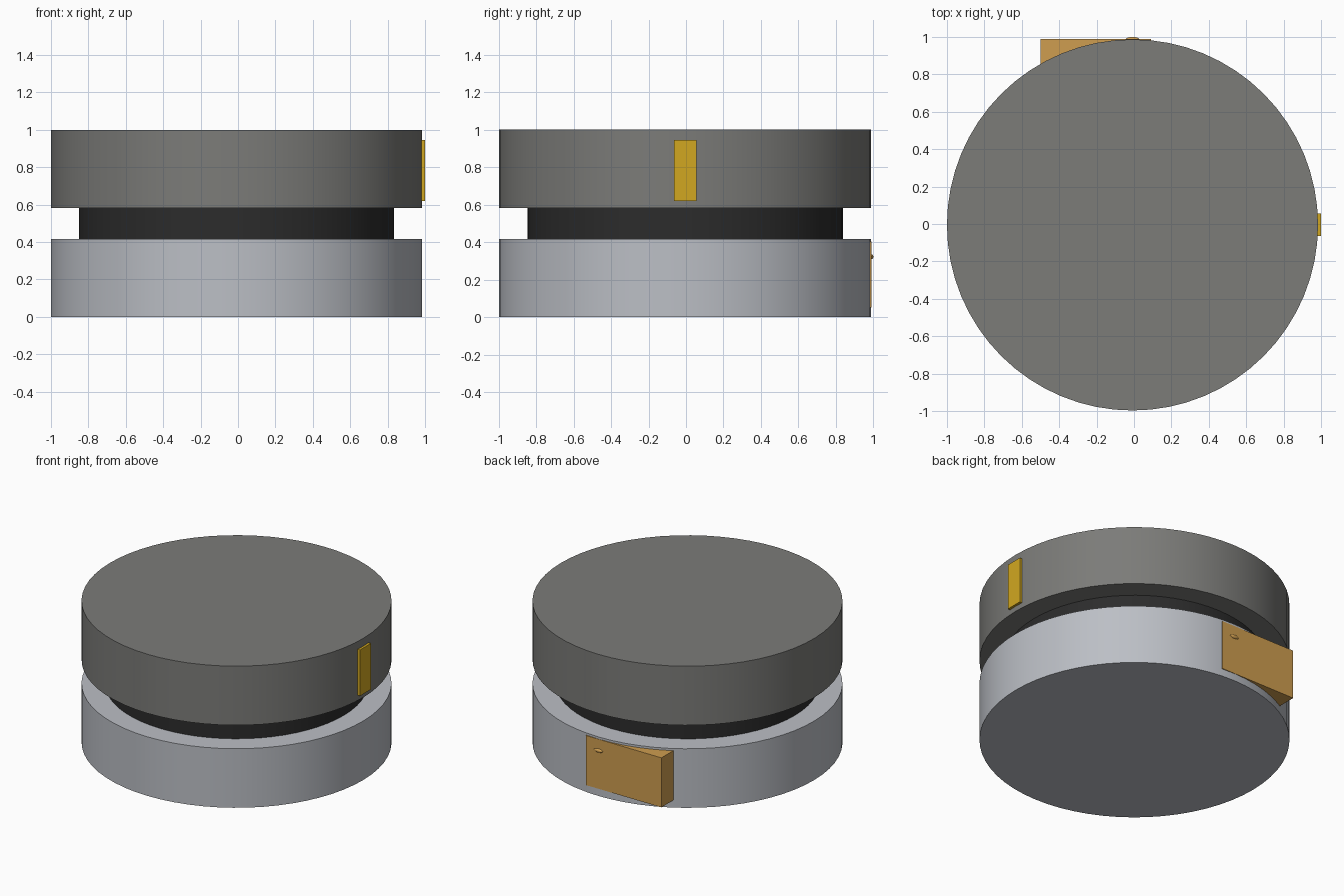
import bpy
import math

cube = bpy.data.objects.get("Cube")
if cube:
    bpy.data.objects.remove(cube, do_unlink=True)

CX, CY = -0.008, -0.005  # axis of the stacked discs


def material(name, color):
    m = bpy.data.materials.new(name)
    m.use_nodes = True
    rgba = (*color, 1)
    m.diffuse_color = rgba
    m.node_tree.nodes["Principled BSDF"].inputs["Base Color"].default_value = rgba
    return m


dark_grey = material("dark grey", (0.20, 0.20, 0.19))
light_grey = material("light grey", (0.50, 0.52, 0.56))
black = material("black", (0.025, 0.025, 0.025))
gold = material("gold", (0.64, 0.39, 0.015))
tan = material("tan", (0.62, 0.34, 0.08))


def finish(name, mat, smooth=True):
    ob = bpy.context.object
    ob.name = ob.data.name = name
    ob.data.materials.append(mat)
    if smooth:
        bpy.ops.object.shade_smooth_by_angle(angle=math.radians(30))
    return ob


def disc(name, radius, z0, z1, mat):
    bpy.ops.mesh.primitive_cylinder_add(
        vertices=64, radius=radius, depth=z1 - z0, location=(CX, CY, (z0 + z1) / 2))
    return finish(name, mat)


def box(name, lo, hi, mat):
    bpy.ops.mesh.primitive_cube_add(
        size=1, location=[(a + b) / 2 for a, b in zip(lo, hi)])
    bpy.context.object.scale = [b - a for a, b in zip(lo, hi)]
    bpy.ops.object.transform_apply(location=False, rotation=False, scale=True)
    return finish(name, mat, smooth=False)


# Stacked body: base, recessed neck and cap
disc("base_disc", 0.992, 0, 0.417, light_grey)
disc("neck", 0.842, 0.417, 0.583, black)
disc("cap_disc", 0.992, 0.583, 1, dark_grey)

# Clip on the left side of the cap
box("side_clip", (0.96, CY - 0.06, 0.62), (1, CY + 0.06, 0.945), gold)

# Tag on the back of the base, with a small stud
box("back_tag", (-0.5, 0.82, 0.052), (0.09, 0.989, 0.402), tan)
bpy.ops.mesh.primitive_uv_sphere_add(
    segments=16, ring_count=8, radius=1, location=(-0.008, 0.988, 0.322))
bpy.context.object.scale = (0.035, 0.012, 0.013)
bpy.ops.object.transform_apply(location=False, rotation=False, scale=True)
finish("tag_stud", tan)
